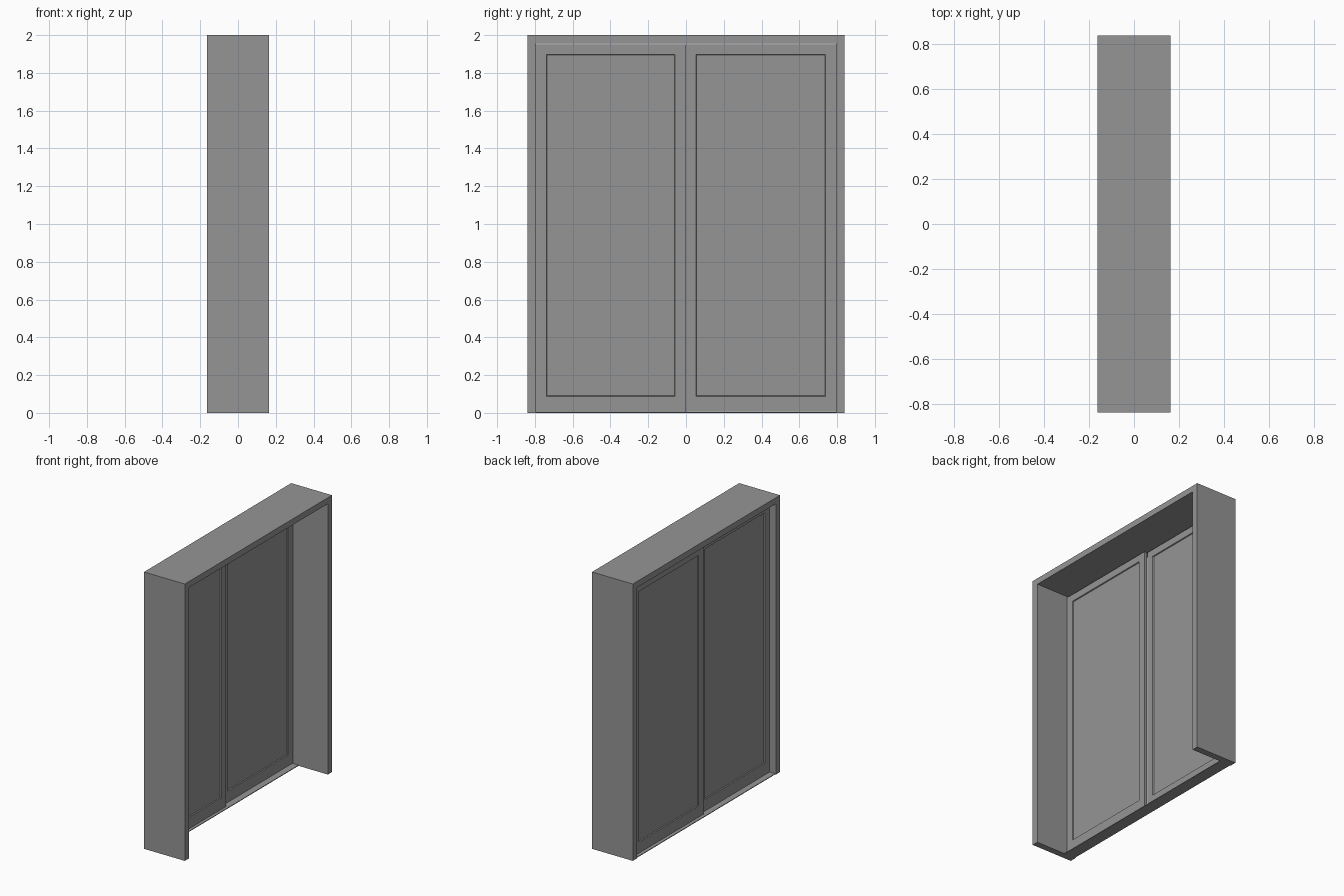
import bpy, bmesh
from mathutils import Vector

if "Cube" in bpy.data.objects:
    bpy.data.objects.remove(bpy.data.objects["Cube"])

# Dark grey shared by every part
grey = bpy.data.materials.new("dark_grey")
grey.diffuse_color = (0.3, 0.3, 0.3, 1)
grey.use_nodes = True
grey.node_tree.nodes["Principled BSDF"].inputs["Base Color"].default_value = grey.diffuse_color


def box_mesh(lo, hi):
    """Return a bmesh box spanning the two corners."""
    lo, hi = Vector(lo), Vector(hi)
    bm = bmesh.new()
    bmesh.ops.create_cube(bm, size=1)
    for v in bm.verts:
        v.co = Vector(a * b for a, b in zip(v.co, hi - lo)) + (lo + hi) / 2
    bm.normal_update()
    return bm


def finish(name, bm):
    mesh = bpy.data.meshes.new(name)
    bm.to_mesh(mesh)
    bm.free()
    mesh.materials.append(grey)
    obj = bpy.data.objects.new(name, mesh)
    bpy.context.collection.objects.link(obj)
    return obj


def sliding_panel(name, x0, x1, y0, y1, z0):
    """Door leaf with a shallow recessed field on both faces."""
    z1, stile, depth, slope = 1.949, 0.055, 0.007, 0.003
    bm = box_mesh((x0, y0, z0), (x1, y1, z1))
    faces = [f for f in bm.faces if abs(f.normal.x) > 0.9]
    for f in faces:
        side = 1 if f.normal.x > 0 else -1
        bmesh.ops.inset_region(bm, faces=[f], thickness=stile,
                               use_even_offset=True)
        # the bottom rail is taller than the other borders
        zmid = (z0 + z1) / 2
        for v in f.verts:
            v.co.z = 0.088 if v.co.z < zmid else 1.898
        # step the field back with a small slope
        bmesh.ops.inset_region(bm, faces=[f], thickness=slope,
                               use_even_offset=True)
        for v in f.verts:
            v.co.x -= side * depth
    return finish(name, bm)


# Outer frame: an upside-down U profile extruded through the wall depth
W, H, D, JAMB, HEAD = 0.84, 2.0, 0.163, 0.047, 0.044
profile = [(-W, 0), (-W, H), (W, H), (W, 0), (W - JAMB, 0),
           (W - JAMB, H - HEAD), (-W + JAMB, H - HEAD), (-W + JAMB, 0)]
bm = bmesh.new()
face = bm.faces.new([bm.verts.new((-D, y, z)) for y, z in profile])
ext = bmesh.ops.extrude_face_region(bm, geom=[face])
new_verts = [g for g in ext["geom"] if isinstance(g, bmesh.types.BMVert)]
bmesh.ops.translate(bm, verts=new_verts, vec=(2 * D, 0, 0))
bmesh.ops.recalc_face_normals(bm, faces=bm.faces)
finish("outer_frame", bm)

# Thin floor track under both leaves
inner = W - JAMB
finish("floor_track", box_mesh((-0.158, -inner, 0), (-0.072, inner, 0.005)))

# Two staggered sliding leaves
sliding_panel("inner_door_panel", -0.113, -0.093, -inner, -0.003, 0.005)
sliding_panel("outer_door_panel", -0.137, -0.117, -0.003, inner, 0.008)
